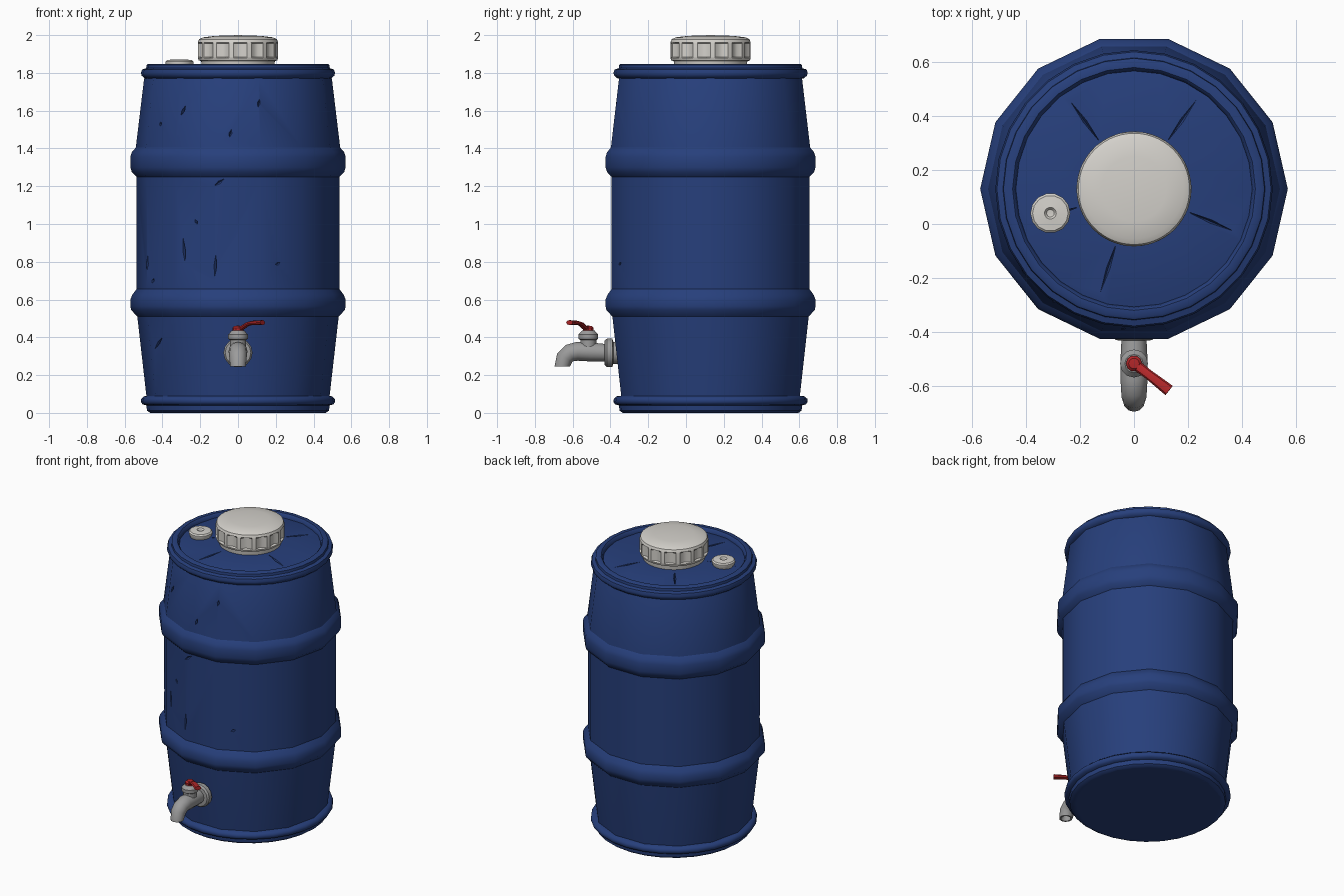
import bpy, bmesh, math
from mathutils import Vector, Matrix

if "Cube" in bpy.data.objects:
    bpy.data.objects.remove(bpy.data.objects["Cube"])

CY = 0.13          # barrel axis position in y
SIDES = 14


def mat(name, rgb):
    m = bpy.data.materials.new(name)
    m.diffuse_color = (*rgb, 1)
    m.use_nodes = True
    m.node_tree.nodes["Principled BSDF"].inputs["Base Color"].default_value = m.diffuse_color
    return m


BLUE = mat("barrel blue", (0.020, 0.050, 0.200))
WHITE = mat("cap off white", (0.66, 0.64, 0.60))
GREY = mat("tap grey", (0.33, 0.33, 0.33))
RED = mat("handle red", (0.45, 0.020, 0.022))


def smooth(ob, deg=32):
    bpy.ops.object.select_all(action='DESELECT')
    bpy.context.view_layer.objects.active = ob
    ob.select_set(True)
    bpy.ops.object.shade_smooth_by_angle(angle=math.radians(deg))


def finish(name, bm, material, deg=32, do_smooth=True):
    bmesh.ops.recalc_face_normals(bm, faces=bm.faces)
    me = bpy.data.meshes.new(name)
    bm.to_mesh(me)
    bm.free()
    ob = bpy.data.objects.new(name, me)
    bpy.context.collection.objects.link(ob)
    me.materials.append(material)
    if do_smooth:
        smooth(ob, deg)
    return ob


def skin(bm, rings, closed=False):
    """Join rings of vertices (single-vertex rings are poles)."""
    pairs = list(zip(rings, rings[1:])) + ([(rings[-1], rings[0])] if closed else [])
    for a, b in pairs:
        n = max(len(a), len(b))
        for i in range(n):
            j = (i + 1) % n
            vs = [a[i % len(a)], a[j % len(a)], b[j % len(b)], b[i % len(b)]]
            bm.faces.new(list(dict.fromkeys(vs)))


def lathe(name, profile, sides, material, matrix, closed=False, deg=32, teeth=None):
    """Spin (r, z) points; rows listed in teeth get alternating inset verts."""
    bm = bmesh.new()
    rings = []
    for k, (r, z) in enumerate(profile):
        if r == 0:
            rings.append([bm.verts.new((0, 0, z))])
            continue
        ring = []
        for i in range(sides):
            rr = r - (0.015 if teeth and k in teeth and i % 4 > 1 else 0)
            a = math.tau * i / sides
            ring.append(bm.verts.new((rr * math.cos(a), rr * math.sin(a), z)))
        rings.append(ring)
    skin(bm, rings, closed)
    bm.transform(matrix)
    return finish(name, bm, material, deg, deg > 0)


def sweep(name, pts, radii, side, material, sides=12, flat=1.0, closed=False):
    """Sweep an oval along a path lying in the plane square to side."""
    bm = bmesh.new()
    pts = [Vector(p) for p in pts]
    side = Vector(side).normalized()
    rings = []
    for k, (p, r) in enumerate(zip(pts, radii)):
        if closed:   # hollow end: the inner rings reuse the last direction
            t = closed[k]
        else:
            t = pts[min(k + 1, len(pts) - 1)] - pts[max(k - 1, 0)]
        nrm = Vector(t).cross(side).normalized()
        rings.append([bm.verts.new(p + side * r * math.cos(math.tau * i / sides)
                                   + nrm * r * flat * math.sin(math.tau * i / sides))
                      for i in range(sides)])
    skin(bm, rings)
    bm.faces.new(rings[0])
    bm.faces.new(rings[-1])
    return finish(name, bm, material, 40)


AXIS = Matrix.Translation((0, CY, 0))

# barrel body with two hoops and recessed lid
body_profile = [(0, 0), (0.46, 0), (0.475, 0.02), (0.485, 0.09), (0.533, 0.51), (0.566, 0.545),
                (0.57, 0.565), (0.57, 0.60), (0.56, 0.625), (0.537, 0.655), (0.537, 1.25),
                (0.562, 1.275), (0.57, 1.30), (0.57, 1.355), (0.562, 1.38), (0.541, 1.405),
                (0.497, 1.77), (0.475, 1.81), (0.44, 1.822), (0.20, 1.835), (0, 1.838)]
body = lathe("barrel_body", body_profile, SIDES, BLUE, AXIS, deg=0)


# scratches and lid grooves cut into the body
def body_radius(z):
    for (r0, z0), (r1, z1) in zip(body_profile, body_profile[1:]):
        if z0 <= z <= z1 and z1 > z0:
            return r0 + (r1 - r0) * (z - z0) / (z1 - z0)


cut = bmesh.new()


def diamond(c, u, v, w):
    m = [[cut.verts.new(c + s * d) for s in (1, -1)] for d in (u, v, w)]
    for a in m[0]:
        for b in m[1]:
            for d in m[2]:
                cut.faces.new((a, b, d))


scratches = [(-0.41, 1.53, .03, 10), (-0.29, 1.60, .07, 25), (0.11, 1.64, .05, 10),
             (-0.04, 1.48, .05, 15), (-0.10, 1.22, .07, 55), (-0.22, 1.01, .03, -30),
             (-0.285, 0.86, .13, -5), (-0.12, 0.78, .12, 3), (-0.48, 0.79, .08, 5),
             (0.21, 0.79, .03, 70), (-0.42, 0.37, .11, 50), (-0.45, 0.70, .03, 30)]
step = math.tau / SIDES
for x, z, length, tilt in scratches:
    r = body_radius(z)
    ang = -math.acos(x / r)
    mid = (math.floor(ang / step) + 0.5) * step
    n = Vector((math.cos(mid), math.sin(mid), 0))
    y = (r * math.cos(step / 2) - n.x * x) / n.y
    t = Vector((-n.y, n.x, 0))
    a = math.radians(tilt)
    u = Vector((0, 0, math.cos(a))) + t * math.sin(a)
    diamond(Vector((x, y + CY, z)), u * length / 2, u.cross(n) * 0.008, n * 0.02)
for deg in (55, 126, 198, 252, -23):
    a = math.radians(deg)
    d = Vector((math.cos(a), math.sin(a), 0))
    diamond(Vector((0, CY, 1.829)) + d * 0.31, d * 0.125,
            Vector((-d.y, d.x, 0)) * 0.007, Vector((0, 0, 0.018)))
cutter = finish("scratch_cutter", cut, BLUE, do_smooth=False)
cutter.hide_render = True
mod = body.modifiers.new("scratches", 'BOOLEAN')
mod.operation = 'DIFFERENCE'
mod.solver = 'EXACT'
mod.object = cutter
bpy.context.view_layer.update()
result = bpy.data.meshes.new_from_object(body.evaluated_get(bpy.context.evaluated_depsgraph_get()))
body.modifiers.clear()
body.data = result
bpy.data.objects.remove(cutter)
smooth(body)

# rims
lathe("bottom_rim", [(0.44, 0.0), (0.465, 0.0), (0.482, 0.012), (0.485, 0.04), (0.505, 0.045), (0.514, 0.058),
                     (0.512, 0.075), (0.497, 0.088), (0.45, 0.09)], 28, BLUE, AXIS, True, 45)
lathe("top_rim", [(0.45, 1.76), (0.495, 1.772), (0.51, 1.785), (0.514, 1.80), (0.508, 1.818),
                  (0.486, 1.825), (0.484, 1.842), (0.475, 1.848), (0.45, 1.848), (0.442, 1.84),
                  (0.435, 1.81)], 28, BLUE, AXIS, True, 45)

# screw cap with grip teeth
lathe("screw_cap", [(0, 1.825), (0.19, 1.825), (0.195, 1.862), (0.208, 1.866), (0.213, 1.88),
                    (0.213, 1.885), (0.213, 1.955), (0.212, 1.962), (0.206, 1.978), (0.185, 1.988),
                    (0.12, 1.996), (0, 2.0)], 56, WHITE, AXIS, teeth=(5, 6))

# small vent plug with a dimple
lathe("vent_plug", [(0, 1.82), (0.06, 1.82), (0.074, 1.85), (0.074, 1.86), (0.066, 1.868),
                    (0.022, 1.872), (0.014, 1.862), (0, 1.86)], 14, WHITE,
      Matrix.Translation((-0.31, 0.04, 0)))

# tap: flange, body and hollow spout
FRONT = Matrix.Translation((0, 0, 0.318)) @ Matrix.Rotation(math.radians(90), 4, 'X')
lathe("tap_flange", [(0, 0.35), (0.06, 0.35), (0.06, 0.385), (0.077, 0.39), (0.077, 0.418),
                     (0.068, 0.43), (0.05, 0.432), (0, 0.432)], 14, GREY, FRONT)
path = [(0, -0.42, .318), (0, -0.50, .322), (0, -0.575, .326), (0, -0.615, .317),
        (0, -0.642, .292), (0, -0.655, .245), (0, -0.655, .245), (0, -0.645, .275)]
dirs = [(0, -1, 0), (0, -1, 0.03), (0, -1, -0.08), (0, -1, -0.55), (0, -0.55, -1),
        (0, 0, -1), (0, 0, -1), (0, 0, -1)]
sweep("tap_spout", path, [.046, .050, .050, .048, .046, .041, .031, .029], (1, 0, 0), GREY,
      closed=dirs)

# valve stem, hub and lever
STEM = Matrix.Translation((0, -0.517, 0))
lathe("tap_stem", [(0, 0.32), (0.042, 0.32), (0.042, 0.385), (0.052, 0.392), (0.052, 0.415),
                   (0.043, 0.425), (0.034, 0.435), (0, 0.435)], 12, GREY, STEM)
lathe("handle_hub", [(0, 0.425), (0.03, 0.425), (0.03, 0.45), (0.02, 0.46), (0, 0.462)], 10, RED, STEM)
sweep("handle_lever", [(0, -0.517, .445), (.025, -0.536, .452), (.05, -0.555, .47),
                       (.075, -0.574, .476), (.13, -0.617, .478)],
      [.020, .019, .018, .019, .022], (0.61, 0.79, 0), RED, sides=8, flat=0.6)
